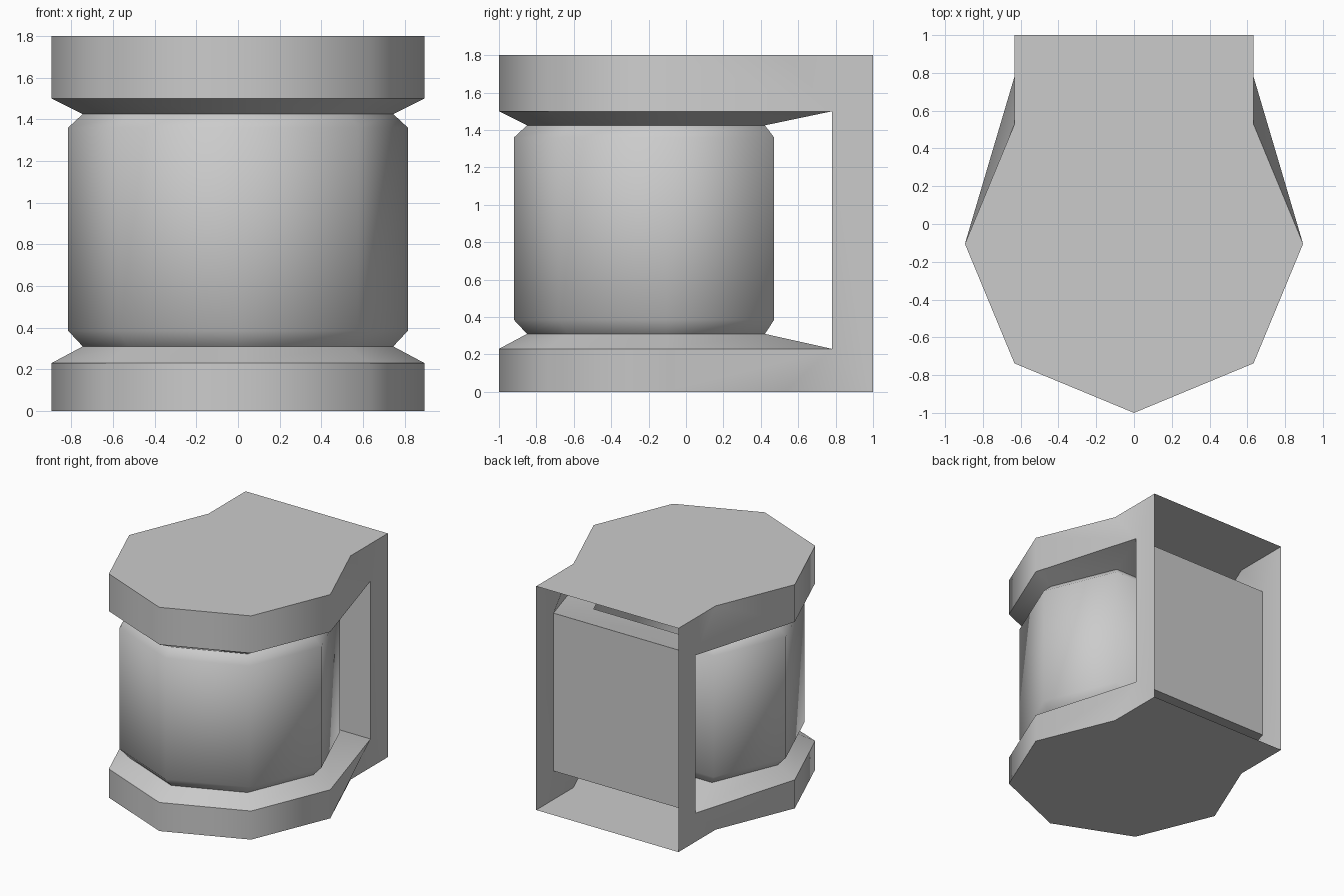
import bpy
import bmesh
from math import sin, cos, radians

if "Cube" in bpy.data.objects:
    bpy.data.objects.remove(bpy.data.objects["Cube"], do_unlink=True)

CENTRE_Y = -0.105
PLATE_R, NECK_R, DRUM_R = 0.895, 0.745, 0.815
HEIGHT, LOW, HIGH = 1.8, 0.23, 1.5
WINDOW_Y, BACK_Y = 0.78, 1.0

grey = bpy.data.materials.new("light_grey")
grey.use_nodes = True
colour = (0.6, 0.6, 0.6, 1)
grey.diffuse_color = colour
grey.node_tree.nodes["Principled BSDF"].inputs["Base Color"].default_value = colour


def ring(bm, radius, z, back_y=None):
    """Octagon without its rear corner; the last and first points form the back edge."""
    verts = []
    for i in range(-3, 4):
        a = radians(45 * i)
        y = CENTRE_Y - radius * cos(a)
        if abs(i) == 3 and back_y is not None:
            y = back_y
        verts.append(bm.verts.new((radius * sin(a), y, z)))
    return verts


def loft(bm, lower, upper, close_back=True):
    for i in range(7 if close_back else 6):
        j = (i + 1) % 7
        bm.faces.new((lower[i], lower[j], upper[j], upper[i]))


def finish(bm, name):
    bmesh.ops.recalc_face_normals(bm, faces=bm.faces[:])
    mesh = bpy.data.meshes.new(name)
    bm.to_mesh(mesh)
    bm.free()
    mesh.materials.append(grey)
    obj = bpy.data.objects.new(name, mesh)
    bpy.context.collection.objects.link(obj)
    bpy.ops.object.select_all(action='DESELECT')
    obj.select_set(True)
    bpy.context.view_layer.objects.active = obj
    bpy.ops.object.shade_smooth_by_angle(angle=radians(55))


# Frame: two hollow plates joined by thin side walls and a recessed back panel
bm = bmesh.new()
rims, caps, corners = [], [], []
for cap_z, rim_z, neck_z in ((0, LOW, 0.31), (HEIGHT, HIGH, 1.425)):
    cap = ring(bm, PLATE_R, cap_z)
    rim = ring(bm, PLATE_R, rim_z, WINDOW_Y)
    neck = ring(bm, NECK_R, neck_z)
    loft(bm, cap, rim, close_back=False)
    loft(bm, rim, neck)
    rear = [bm.verts.new((v.co.x, BACK_Y, cap_z)) for v in (cap[6], cap[0])]
    bm.faces.new(cap + rear)
    rims.append(rim)
    caps.append(cap)
    corners.append({6: rear[0], 0: rear[1]})

for side in (0, 6):
    bm.faces.new((caps[0][side], corners[0][side], corners[1][side],
                  caps[1][side], rims[1][side], rims[0][side]))
bm.faces.new((rims[0][0], rims[0][6], rims[1][6], rims[1][0]))
finish(bm, "frame")

# Drum: chamfered hollow body between the plates
bm = bmesh.new()
levels = ((NECK_R, 0.31), (DRUM_R, 0.385), (DRUM_R, 1.36), (NECK_R, 1.425))
rings = [ring(bm, r, z) for r, z in levels]
for lower, upper in zip(rings, rings[1:]):
    loft(bm, lower, upper)
finish(bm, "drum")
